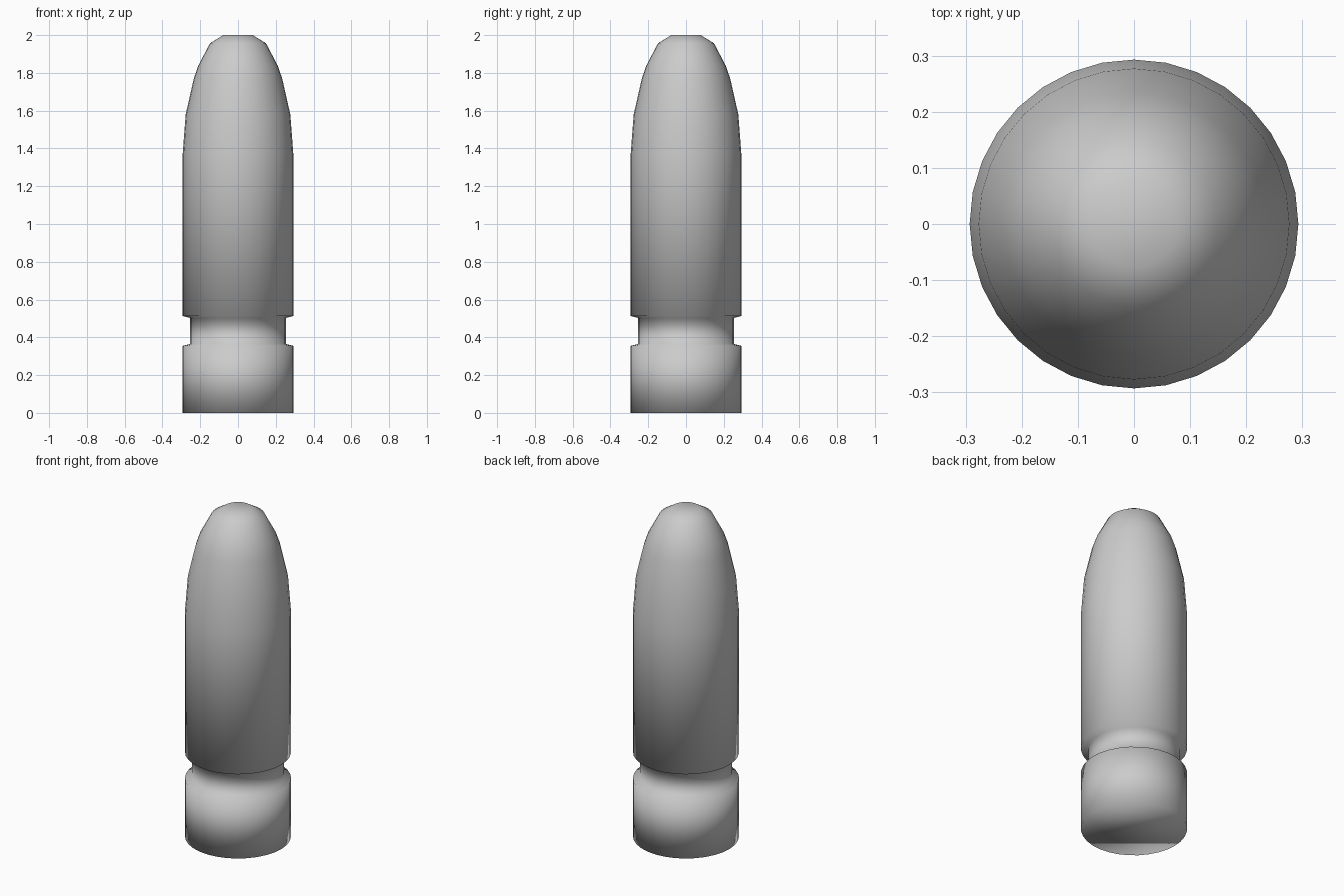
import bpy
import bmesh
from math import cos, sin, tau

cube = bpy.data.objects.get("Cube")
if cube:
    bpy.data.objects.remove(cube, do_unlink=True)

SEGMENTS = 32

# Single plain grey finish
grey = bpy.data.materials.new("light grey")
grey.use_nodes = True
colour = (0.6, 0.6, 0.6, 1)
grey.diffuse_color = colour
grey.node_tree.nodes["Principled BSDF"].inputs["Base Color"].default_value = colour


def lathe(name, profile):
    """Spin (radius, height) points around z and cap both ends."""
    bm = bmesh.new()
    rings = []
    for radius, z in profile:
        rings.append([bm.verts.new((radius * cos(tau * i / SEGMENTS),
                                    radius * sin(tau * i / SEGMENTS), z))
                      for i in range(SEGMENTS)])
    for low, high in zip(rings, rings[1:]):
        for i in range(SEGMENTS):
            j = (i + 1) % SEGMENTS
            bm.faces.new((low[i], low[j], high[j], high[i]))
    bm.faces.new(list(reversed(rings[0])))
    bm.faces.new(rings[-1])
    for face in bm.faces:
        face.smooth = True
    mesh = bpy.data.meshes.new(name)
    bm.to_mesh(mesh)
    bm.free()
    mesh.materials.append(grey)
    obj = bpy.data.objects.new(name, mesh)
    bpy.context.collection.objects.link(obj)
    return obj


# Base rim, recessed groove, straight body and rounded nose
lathe("grooved_round_body", [
    (0.293, 0), (0.293, 0.355),
    (0.253, 0.365), (0.253, 0.503),
    (0.293, 0.513), (0.293, 1.37),
    (0.277, 1.58), (0.234, 1.77), (0.212, 1.835),
    (0.148, 1.957), (0.078, 2.0),
])
